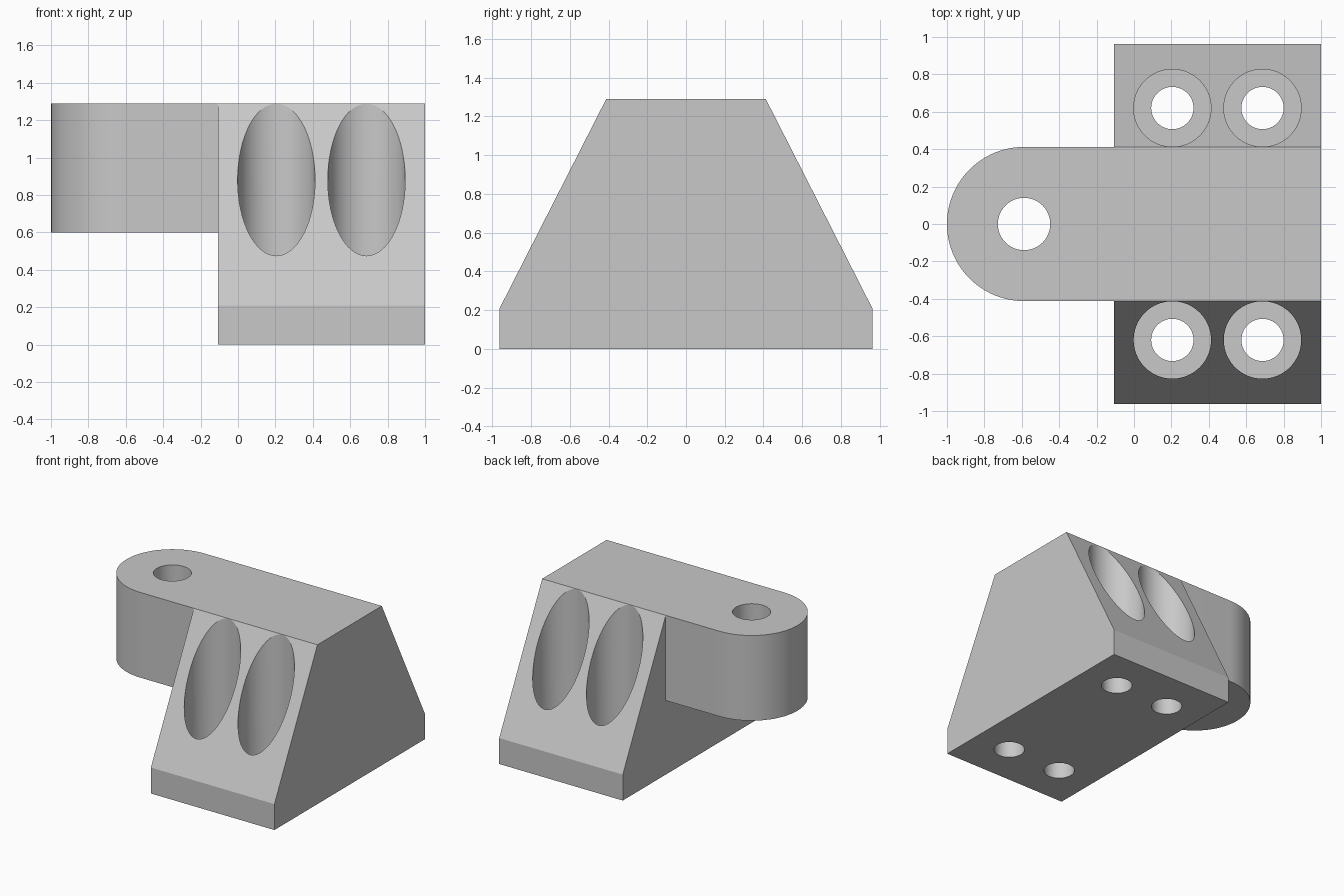
import bpy
import bmesh
import math
from mathutils import Vector

cube = bpy.data.objects.get("Cube")
if cube:
    bpy.data.objects.remove(cube, do_unlink=True)

TOP, HALF_TOP, HALF_BASE, FLANGE = 1.29, 0.412, 0.962, 0.21
BODY_LEFT, BODY_RIGHT = -0.107, 1.0
EYE_X = HALF_TOP - 1.0

grey = bpy.data.materials.new("light grey")
grey.use_nodes = True
colour = (0.58, 0.58, 0.58, 1)
grey.diffuse_color = colour
grey.node_tree.nodes["Principled BSDF"].inputs["Base Color"].default_value = colour


def prism(name, outline, sweep):
    """Extrude a closed outline of 3D points along the sweep vector."""
    bm = bmesh.new()
    face = bm.faces.new([bm.verts.new(p) for p in outline])
    result = bmesh.ops.extrude_face_region(bm, geom=[face])
    moved = [v for v in result["geom"] if isinstance(v, bmesh.types.BMVert)]
    bmesh.ops.translate(bm, verts=moved, vec=Vector(sweep))
    bmesh.ops.recalc_face_normals(bm, faces=bm.faces)
    mesh = bpy.data.meshes.new(name)
    bm.to_mesh(mesh)
    bm.free()
    mesh.materials.append(grey)
    obj = bpy.data.objects.new(name, mesh)
    bpy.context.collection.objects.link(obj)
    return obj


def arc(x, y, z, radius, start, end, steps):
    angles = [start + (end - start) * i / steps for i in range(steps + 1)]
    return [(x + radius * math.cos(a), y + radius * math.sin(a), z) for a in angles]


def cylinder(name, x, y, radius, bottom, top):
    ring = arc(x, y, bottom, radius, 0, math.tau, 64)[:-1]
    return prism(name, ring, (0, 0, top - bottom))


def combine(target, tool, operation):
    """Apply a boolean and remove the tool object."""
    tool.hide_render = True
    mod = target.modifiers.new(operation, "BOOLEAN")
    mod.operation, mod.solver, mod.object = operation, "EXACT", tool
    bpy.context.view_layer.objects.active = target
    bpy.ops.object.modifier_apply(modifier=mod.name)
    bpy.data.objects.remove(tool, do_unlink=True)


# Trapezoid body with a straight flange at its foot
half = [(HALF_BASE, 0), (HALF_BASE, FLANGE), (HALF_TOP, TOP)]
profile = half + [(-y, z) for y, z in reversed(half)]
bracket = prism("bracket", [(BODY_LEFT, y, z) for y, z in profile],
                (BODY_RIGHT - BODY_LEFT, 0, 0))

# Round-ended arm
arm_bottom = 0.6
outline = arc(EYE_X, 0, arm_bottom, HALF_TOP, math.pi / 2, 1.5 * math.pi, 48)
outline += [(0.4, -HALF_TOP, arm_bottom), (0.4, HALF_TOP, arm_bottom)]
combine(bracket, prism("arm", outline, (0, 0, TOP - arm_bottom)), "UNION")

# Eye hole in the arm
combine(bracket, cylinder("eye_cutter", EYE_X, 0, 0.14, 0.4, 1.5), "DIFFERENCE")

# Bolt holes with wide recesses through the slopes
for x in (0.205, 0.687):
    for y in (-0.62, 0.62):
        combine(bracket, cylinder("recess_cutter", x, y, 0.207, FLANGE, 1.5), "DIFFERENCE")
        combine(bracket, cylinder("bolt_cutter", x, y, 0.113, -0.2, 0.6), "DIFFERENCE")

# Smooth the round walls, keep the corners sharp
bpy.ops.object.select_all(action="DESELECT")
bracket.select_set(True)
bpy.context.view_layer.objects.active = bracket
bpy.ops.object.shade_smooth_by_angle(angle=math.radians(25))
